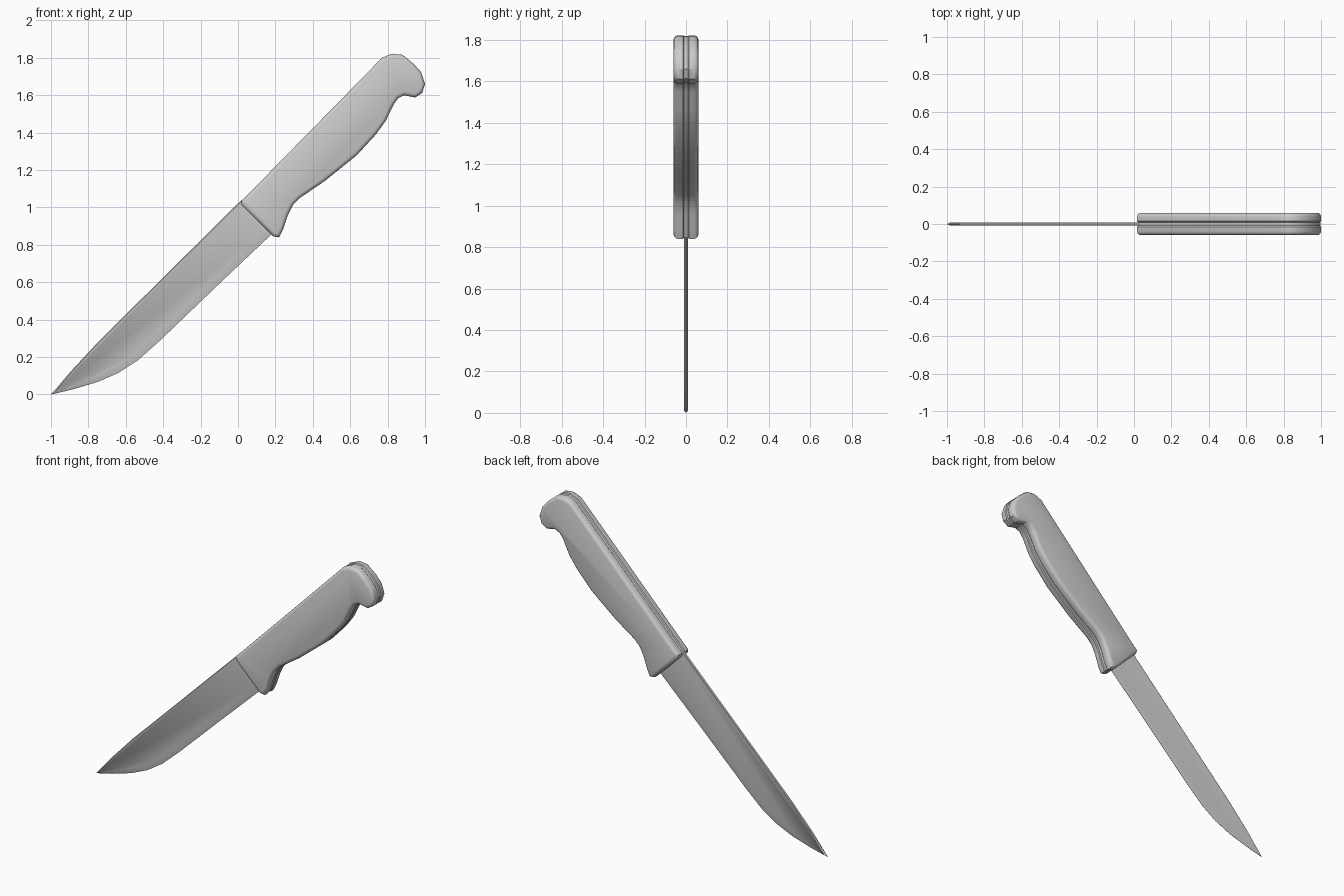
import bpy, bmesh, math
from mathutils import Vector

if "Cube" in bpy.data.objects:
    bpy.data.objects.remove(bpy.data.objects["Cube"])


def inset(points, dist):
    """Mitred inset of a clockwise outline; dist is one value per point."""
    pts = [Vector(p) for p in points]
    out = []
    for i, p in enumerate(pts):
        a = (p - pts[i - 1]).normalized()
        b = (pts[(i + 1) % len(pts)] - p).normalized()
        na, nb = Vector((a.y, -a.x)), Vector((b.y, -b.x))
        out.append(p + (na + nb) * (dist[i] / max(0.35, 1 + na.dot(nb))))
    return out


def loft(name, rings):
    """Join rings of (x, y, z) points and cap both ends."""
    bm = bmesh.new()
    loops = [[bm.verts.new(p) for p in ring] for ring in rings]
    n = len(loops[0])
    for lo, hi in zip(loops, loops[1:]):
        for i in range(n):
            j = (i + 1) % n
            bm.faces.new((lo[i], lo[j], hi[j], hi[i]))
    bm.faces.new(loops[0])
    bm.faces.new(loops[-1])
    bmesh.ops.remove_doubles(bm, verts=bm.verts, dist=1e-5)
    bmesh.ops.recalc_face_normals(bm, faces=bm.faces)
    me = bpy.data.meshes.new(name)
    bm.to_mesh(me)
    bm.free()
    ob = bpy.data.objects.new(name, me)
    bpy.context.collection.objects.link(ob)
    bpy.ops.object.select_all(action='DESELECT')
    ob.select_set(True)
    bpy.context.view_layer.objects.active = ob
    bpy.ops.object.shade_smooth_by_angle(angle=math.radians(35))
    return ob


def slab(name, outline, section):
    """Sweep an outline through a list of (inset, y) steps."""
    n = len(outline)
    return loft(name, [[(p.x, y, p.y) for p in inset(outline, [d] * n)]
                       for d, y in section])


# Handle side profile, clockwise from the lower front corner
handle = [(0.02, 1.012), (0.016, 1.034), (0.04, 1.056), (0.77, 1.80),
          (0.823, 1.822), (0.88, 1.816), (0.94, 1.767), (0.98, 1.722),
          (1.0, 1.66), (0.985, 1.612), (0.947, 1.588), (0.888, 1.60),
          (0.857, 1.585), (0.832, 1.55), (0.79, 1.463), (0.738, 1.391),
          (0.636, 1.28), (0.465, 1.142), (0.33, 1.05), (0.294, 1.013),
          (0.267, 0.96), (0.24, 0.88), (0.22, 0.84), (0.187, 0.846)]

# Two rounded scales either side of a thin tang
scale = [(0.006, 0.009), (0, 0.015), (0, 0.040), (0.003, 0.050),
         (0.010, 0.057), (0.020, 0.060)]
for side, s in (("front", -1), ("back", 1)):
    slab("handle_scale_" + side, handle, [(d, s * y) for d, y in scale])
slab("tang", handle, [(0.004, -0.009), (0.004, 0.009)])

# Blade: spine first, then the cutting edge back from the heel
spine = [(-0.888, 0.13), (-0.738, 0.291), (0.016, 1.037), (0.05, 1.05)]
edge = [(0.20, 0.875), (0.165, 0.843), (-0.123, 0.57), (-0.417, 0.288),
        (-0.535, 0.183), (-0.64, 0.115), (-0.75, 0.067), (-0.888, 0.026)]
tip = [(-1.0, 0.0)]
blade = spine + edge + tip
depth = [0.004] * 4 + [0.04] * 6 + [0.032, 0.02] + [0.012]
rim = [0.006] * 4 + [0.0006] * 8 + [0.0006]
face = inset(blade, depth)
rings = []
for s in (-1, 1):
    pair = [[(p.x, s * 0.009, p.y) for p in face],
            [(p[0], s * r, p[1]) for p, r in zip(blade, rim)]]
    rings += pair if s < 0 else pair[::-1]
loft("blade", rings)
